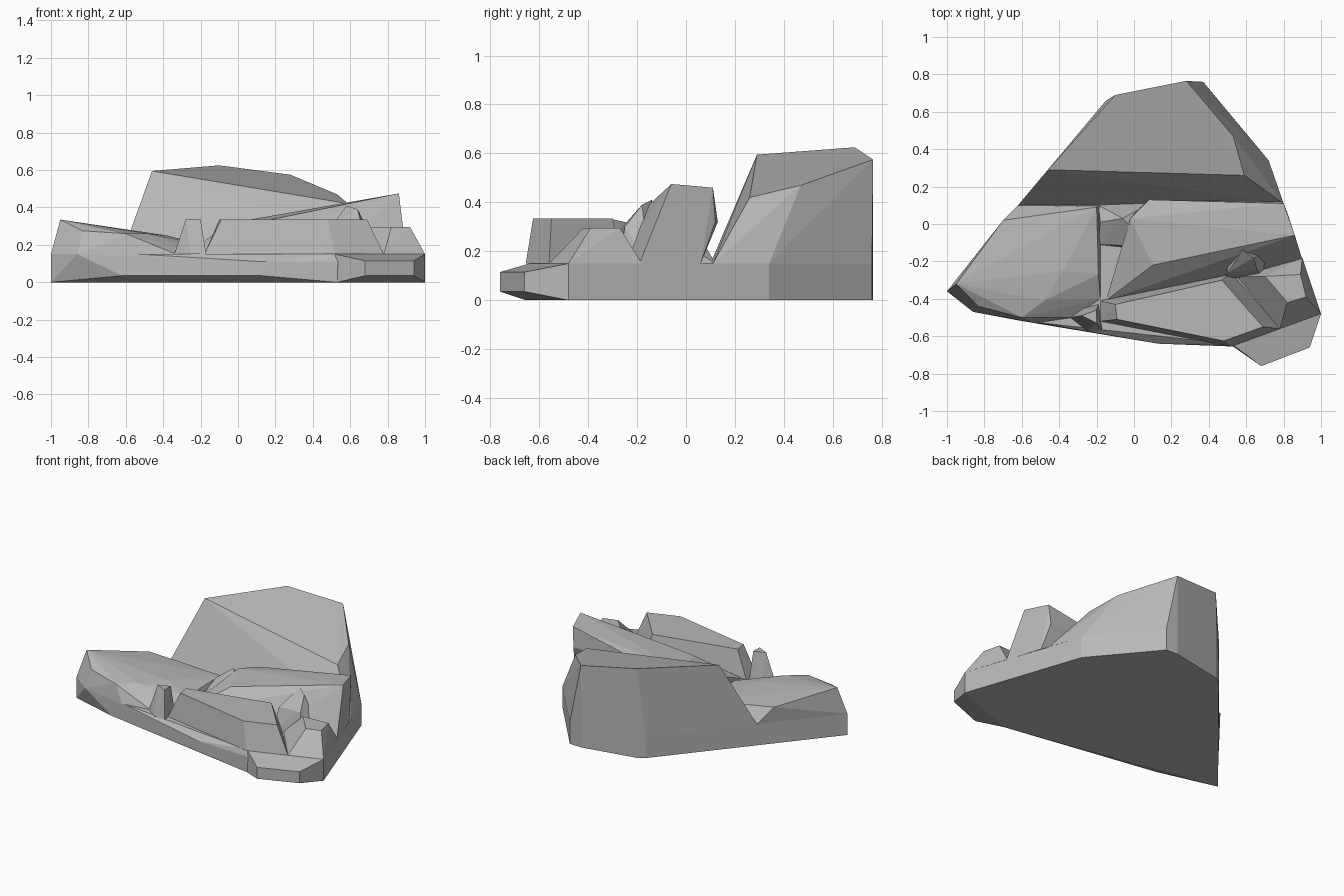
import bpy
import bmesh
import math

# Remove the default object
default_cube = bpy.data.objects.get("Cube")
if default_cube:
    bpy.data.objects.remove(default_cube, do_unlink=True)

# Single stone colour
stone = bpy.data.materials.new("grey stone")
stone.use_nodes = True
stone_colour = (0.48, 0.48, 0.48, 1.0)
stone.diffuse_color = stone_colour
shader = next(n for n in stone.node_tree.nodes if n.type == 'BSDF_PRINCIPLED')
shader.inputs["Base Color"].default_value = stone_colour
shader.inputs["Roughness"].default_value = 0.9


def ring(height, *corners):
    """Outline of corners that all lie at one height."""
    return [(x, y, height) for x, y in corners]


def rock(name, *corner_groups):
    """Faceted convex boulder wrapped tightly around its corner points."""
    bm = bmesh.new()
    for group in corner_groups:
        for corner in group:
            bm.verts.new(corner)
    result = bmesh.ops.convex_hull(bm, input=bm.verts[:])
    unused = set(result["geom_interior"]) | set(result["geom_unused"])
    loose = [v for v in unused if isinstance(v, bmesh.types.BMVert)]
    bmesh.ops.delete(bm, geom=loose, context='VERTS')
    # Merge nearly coplanar triangles into broad facets
    bmesh.ops.dissolve_limit(bm, angle_limit=math.radians(3),
                             verts=bm.verts[:], edges=bm.edges[:])
    bmesh.ops.recalc_face_normals(bm, faces=bm.faces[:])
    mesh = bpy.data.meshes.new(name)
    bm.to_mesh(mesh)
    bm.free()
    mesh.materials.append(stone)
    obj = bpy.data.objects.new(name, mesh)
    bpy.context.collection.objects.link(obj)
    return obj


# Shared footprint of the rear part of the formation
rear_outline = [(-.62, .1), (-.15, .66), (-.1, .69), (.28, .765),
                (.37, .76), (.72, .34), (.8, .11)]
west_tip, east_tip, front_corner = (-1, -.36), (1, -.48), (.53, -.655)

# Broad base with an undercut front lip
front_lip = [(-.62, -.515), (.13, -.64)]
rock("base_slab",
     ring(0, west_tip, front_corner, east_tip, *rear_outline),
     ring(.035, *front_lip),
     ring(.11, *front_lip, front_corner),
     ring(.15, west_tip, (-.86, -.47), (-.53, -.525), (.5, -.64),
          east_tip, *rear_outline))

# Low ledge jutting out at the front
ledge_edge = [(.68, -.76), (.94, -.66)]
rock("front_ledge",
     ring(0, front_corner, east_tip),
     ring(.035, *ledge_edge),
     ring(.115, *ledge_edge),
     ring(.15, (.52, -.64), east_tip))

# Tall rear boulder with a sloping top
rock("rear_boulder",
     ring(.15, *rear_outline),
     [(-.46, .29, .595), (-.1, .69, .625), (.28, .765, .575),
      (.53, .47, .47), (.59, .26, .42)])

# Wedge on the low side, highest at its outer tip
rock("side_wedge",
     ring(.15, west_tip, (-.86, -.47), (-.53, -.53), (-.33, -.5),
          (-.18, -.4), (-.18, .1), (-.62, .1)),
     [(-.95, -.32, .335), (-.83, -.44, .275), (-.6, -.5, .26),
      (-.48, -.41, .26), (-.38, -.25, .25), (-.7, .02, .26),
      (-.37, .01, .23), (-.2, .09, .2), (-.19, -.27, .2)])

# Long ridge rising across the middle
rock("middle_ridge",
     ring(.15, (-.15, -.41), (.5, -.3), (.9, -.19), (.82, .06), (0, .06)),
     ring(.32, (-.02, .03), (.08, .13), (.79, .12), (.1, -.22)),
     [(.8, .11, .46), (.86, -.06, .475), (.57, -.14, .4)])

# Knob on the front of the ridge
rock("ridge_knob",
     ring(.15, (.48, -.3), (.68, -.27), (.75, -.15), (.5, -.12)),
     [(.5, -.26, .3), (.58, -.14, .41), (.64, -.18, .39), (.66, -.25, .3)])

# Small stone filling the gap beside the ridge
rock("gap_stone",
     ring(.15, (-.19, -.11), (-.19, .1), (.1, .12), (.1, -.14)),
     [(-.18, .01, .22), (-.06, .03, .31), (.09, -.12, .31), (-.06, -.08, .24)])

# Flat-topped block along the front
rock("front_block",
     ring(.15, (-.18, -.52), (.52, -.655), (.78, -.56), (.52, -.26),
          (-.18, -.41)),
     ring(.335, (-.1, -.43), (.47, -.3), (.69, -.55), (.48, -.625),
          (-.09, -.51)))

# Small stone pillar beside the front block
rock("pillar",
     ring(.15, (-.34, -.5), (-.27, -.45), (-.19, -.43), (-.17, -.57),
          (-.25, -.57)),
     ring(.335, (-.28, -.49), (-.2, -.46), (-.2, -.53)))

# Boulder on the front corner
rock("corner_boulder",
     ring(.15, (.55, -.28), (.9, -.18), east_tip, (.78, -.56)),
     ring(.295, (.7, -.28), (.89, -.27), (.92, -.39), (.82, -.42)))
